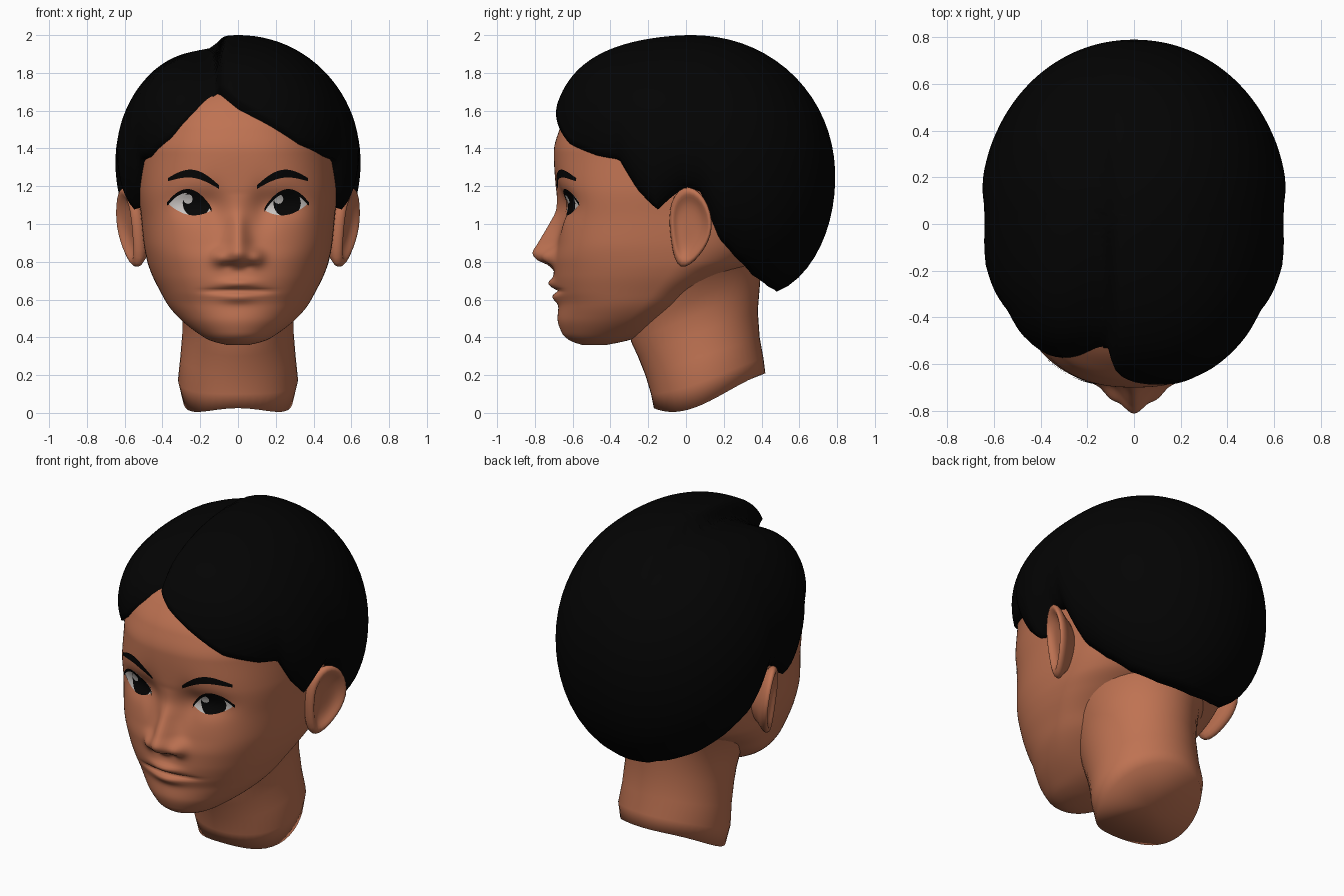
import bpy, bmesh, math
from math import sin, cos, pi, exp
from mathutils import Vector

if "Cube" in bpy.data.objects:
    bpy.data.objects.remove(bpy.data.objects["Cube"])


def material(name, rgb):
    m = bpy.data.materials.new(name)
    m.diffuse_color = (*rgb, 1)
    m.use_nodes = True
    m.node_tree.nodes["Principled BSDF"].inputs["Base Color"].default_value = m.diffuse_color
    return m


SKIN = material("skin", (0.52, 0.17, 0.085))
HAIR = material("hair_black", (0.001, 0.001, 0.001))
DARK = material("eye_black", (0.0015, 0.0015, 0.0015))
WHITE = material("eye_white", (0.6, 0.57, 0.55))


def finish(name, bm, mat):
    me = bpy.data.meshes.new(name)
    bm.to_mesh(me)
    bm.free()
    me.materials.append(mat)
    for p in me.polygons:
        p.use_smooth = True
    ob = bpy.data.objects.new(name, me)
    bpy.context.collection.objects.link(ob)
    return ob


def loft(name, rings, mat, cap_start=True, cap_end=True):
    """Skin closed rings of points, closing the ends with fans."""
    bm = bmesh.new()
    vs = [[bm.verts.new(p) for p in r] for r in rings]
    n = len(vs[0])
    for a, b in zip(vs, vs[1:]):
        for i in range(n):
            bm.faces.new((a[i], a[(i + 1) % n], b[(i + 1) % n], b[i]))
    for ring, on in ((vs[0], cap_start), (vs[-1], cap_end)):
        if on:
            c = bm.verts.new(sum((v.co for v in ring), Vector()) / n)
            for i in range(n):
                bm.faces.new((ring[i], ring[(i + 1) % n], c))
    bmesh.ops.recalc_face_normals(bm, faces=bm.faces)
    return finish(name, bm, mat)


def curve(table, z, col=1):
    """Smooth monotone interpolation of one table column."""
    if z <= table[0][0]:
        return table[0][col]
    if z >= table[-1][0]:
        return table[-1][col]
    i = max(k for k in range(len(table) - 1) if table[k][0] <= z)

    def d(k):
        return (table[k + 1][col] - table[k][col]) / (table[k + 1][0] - table[k][0])

    def slope(k):
        if k == 0:
            return d(0)
        if k == len(table) - 1:
            return d(k - 1)
        a, b = d(k - 1), d(k)
        return 0 if a * b <= 0 else 2 * a * b / (a + b)
    h = table[i + 1][0] - table[i][0]
    t = (z - table[i][0]) / h
    p, q = table[i][col], table[i + 1][col]
    return (p * (2 * t**3 - 3 * t**2 + 1) + slope(i) * h * (t**3 - 2 * t**2 + t)
            + q * (3 * t**2 - 2 * t**3) + slope(i + 1) * h * (t**3 - t**2))


# Head: z, half width, front y, back y, widest y, squareness of the face
HEAD = [
    (0.36, 0.06, -0.55, -0.42, -0.48, 2.0), (0.38, 0.14, -0.61, -0.32, -0.45, 2.0),
    (0.42, 0.21, -0.655, -0.20, -0.40, 2.0), (0.50, 0.31, -0.68, -0.08, -0.30, 2.05),
    (0.57, 0.37, -0.675, 0.02, -0.23, 2.2), (0.64, 0.41, -0.69, 0.10, -0.17, 2.35),
    (0.73, 0.455, -0.70, 0.26, -0.10, 2.5), (0.80, 0.48, -0.70, 0.40, -0.05, 2.65),
    (0.90, 0.50, -0.685, 0.52, -0.02, 2.85), (1.05, 0.515, -0.67, 0.63, 0, 2.9),
    (1.20, 0.53, -0.69, 0.66, 0, 2.7), (1.38, 0.53, -0.70, 0.66, 0, 2.45),
    (1.50, 0.50, -0.67, 0.62, 0, 2.4), (1.60, 0.45, -0.61, 0.55, 0, 2.4),
    (1.70, 0.36, -0.52, 0.44, 0, 2.3), (1.80, 0.22, -0.33, 0.25, 0, 2.0),
    (1.85, 0.04, -0.06, 0.06, 0, 2.0)]
NOSE = [(0.755, 0, 0.085), (0.785, 0.035, 0.085), (0.81, 0.09, 0.08), (0.85, 0.118, 0.075),
        (0.90, 0.098, 0.062), (1.0, 0.052, 0.05), (1.08, 0.016, 0.05), (1.16, 0, 0.05)]


def bump(x, z, cx, cz, sx, sz):
    return exp(-((x - cx) / sx) ** 2 - ((z - cz) / sz) ** 2)


def relief(x, z):
    """Forward displacement of the face: nose, lips, eye sockets."""
    a = abs(x)
    d = curve(NOSE, z) * exp(-(x / curve(NOSE, z, 2)) ** 2)
    d += 0.036 * bump(a, z, 0.1, 0.825, 0.04, 0.042)
    d -= 0.012 * bump(a, z, 0.055, 0.775, 0.03, 0.015)
    d += 0.033 * bump(x, z, 0, 0.685, 0.095, 0.026)
    d += 0.024 * bump(x, z, 0, 0.61, 0.09, 0.028)
    d -= 0.022 * exp(-(x / 0.175) ** 4 - ((z - 0.645) / 0.011) ** 2)
    d -= 0.042 * bump(a, z, 0.24, 1.11, 0.12, 0.075)
    d -= 0.024 * bump(a, z, 0.13, 1.08, 0.06, 0.12)
    return d


def head_ring(z, count=160):
    w, yf, yb, y0, n = (curve(HEAD, z, c) for c in range(1, 6))
    ring = []
    for i in range(count):
        s = -1 + 2 * i / count
        th = pi * (0.5 * s + 0.5 * s * abs(s))
        front = cos(th) > 0
        b, m = (y0 - yf, n) if front else (yb - y0, 2.1)
        r = ((abs(sin(th)) / w) ** m + (abs(cos(th)) / b) ** m) ** (-1 / m)
        x, y = r * sin(th), y0 - r * cos(th)
        if front:
            y -= relief(x, z) * min(1, cos(th) * 3)
        ring.append((x, y, z))
    return ring


loft("head", [head_ring(0.36 + 1.49 * i / 130) for i in range(131)], SKIN)

# Neck: tilted rings as front y, front z, back y, back z, half width
NECK = [(-0.17, 0.025, 0.42, 0.21, 0.29), (-0.185, 0.10, 0.41, 0.29, 0.318),
        (-0.215, 0.2, 0.39, 0.40, 0.305), (-0.255, 0.3, 0.38, 0.54, 0.295),
        (-0.29, 0.375, 0.39, 0.66, 0.295), (-0.30, 0.43, 0.40, 0.78, 0.315),
        (-0.30, 0.50, 0.43, 0.90, 0.36), (-0.28, 0.60, 0.48, 1.0, 0.41)]
rings = []
for k, (yf, zf, yb, zb, w) in enumerate(NECK):
    ring = []
    for i in range(48):
        th = 2 * pi * i / 48
        f = 0.5 + 0.5 * cos(th)
        sag = 0.11 * sin(th) ** 2 * f if k == 0 else 0.04 * sin(th) ** 2 * f if k == 1 else 0
        ring.append((w * sin(th), yb + (yf - yb) * f, max(0, zb + (zf - zb) * f - sag)))
    rings.append(ring)
loft("neck", rings, SKIN)

# Ears: outline (y, z) swept through scaled rings, mirrored
EAR = [(-0.085, 1.08), (-0.06, 1.15), (-0.01, 1.195), (0.045, 1.185), (0.095, 1.14),
       (0.13, 1.06), (0.138, 0.98), (0.115, 0.90), (0.07, 0.835), (0.02, 0.785),
       (-0.03, 0.77), (-0.06, 0.82), (-0.075, 0.90), (-0.085, 0.99)]
rings = []
for scale, dx in ((0.6, -0.13), (0.8, -0.06), (1.03, -0.035), (1.04, 0.0),
                  (0.9, 0.015), (0.78, 0.0), (0.6, -0.02), (0.3, -0.025)):
    ring = []
    for y, z in EAR:
        y, z = 0.025 + (y - 0.025) * scale, 0.985 + (z - 0.985) * scale
        ring.append((0.52 + 0.4 * (y + 0.09) + 0.12 * (z - 0.78) + dx, y, z))
    rings.append(ring)
ear = loft("ears", rings, SKIN)
ear.modifiers.new("mirror", "MIRROR")
ear.modifiers.new("smooth", "SUBSURF").levels = 1


# Painted plates that follow the face surface
def face_y(x, z):
    w, yf, _, y0, n = (curve(HEAD, z, c) for c in range(1, 6))
    return y0 - (y0 - yf) * max(0, 1 - (abs(x) / w) ** n) ** (1 / n) - relief(x, z)


def plate(name, side, x0, x1, low, high, lift, mat, nx=28, nz=6):
    bm = bmesh.new()
    grid = []
    for i in range(nx + 1):
        x = x0 + (x1 - x0) * i / nx
        a, b = low(x), max(low(x), high(x)) + 0.0005
        col = []
        for j in range(nz + 1):
            z = a + (b - a) * j / nz
            col.append(bm.verts.new((side * x, face_y(x, z) - lift, z)))
        grid.append(col)
    for p, q in zip(grid, grid[1:]):
        for j in range(nz):
            f = (p[j], q[j], q[j + 1], p[j + 1])
            bm.faces.new(f if side > 0 else f[::-1])
    return finish(name, bm, mat)


def lid(x, amount):
    t = min(1, max(0, (x - 0.14) / 0.23))
    return 1.075 + 0.035 * t + amount * max(0, sin(pi * t)) ** 0.8


def upper(x):
    return lid(x, 0.085)


def lower(x):
    return lid(x, -0.045)


def brow_z(x, sign):
    t = (x - 0.10) / 0.27
    return 1.195 + 0.04 * t + 0.05 * sin(pi * t) + sign * 0.021 * sin(pi * (0.15 + 0.72 * t))


def disc(cx, cz, r, sign):
    return lambda x: cz + sign * math.sqrt(max(0, r * r - (x - cx) ** 2))


for side, label, ix in ((1, "left", 0.26), (-1, "right", 0.22)):
    plate("eye_white_" + label, side, 0.14, 0.37, lower, upper, 0.004, WHITE)
    lo, hi = disc(ix, 1.11, 0.073, -1), disc(ix, 1.11, 0.073, 1)
    plate("iris_" + label, side, ix - 0.073, ix + 0.073,
          lambda x: max(lo(x), lower(x)), lambda x: min(hi(x), upper(x)), 0.006, DARK)
    gx = ix - side * 0.045
    plate("eye_glint_" + label, side, gx - 0.025, gx + 0.025,
          disc(gx, 1.132, 0.025, -1), disc(gx, 1.132, 0.025, 1), 0.008, WHITE, 12, 3)
    plate("lash_" + label, side, 0.14, 0.375, lambda x: upper(x) - 0.013,
          lambda x: upper(x) + 0.006, 0.009, DARK, 28, 2)
    plate("eyebrow_" + label, side, 0.10, 0.37, lambda x: brow_z(x, -1),
          lambda x: brow_z(x, 1), 0.006, DARK, 28, 3)

# Hair: rounded shell above a hairline, with a side parting
SIDE = [(0.50, -0.34, 1.34), (0.52, -0.24, 1.18), (0.53, -0.145, 1.08), (0.55, -0.08, 1.14),
        (0.55, 0.0, 1.2), (0.55, 0.08, 1.17), (0.55, 0.145, 1.0), (0.53, 0.19, 0.89),
        (0.45, 0.28, 0.79), (0.35, 0.38, 0.68), (0.2, 0.45, 0.645)]
FRONT = [(-0.47, -0.45, 1.36), (-0.36, -0.57, 1.46), (-0.2, -0.55, 1.62), (-0.11, -0.55, 1.72),
         (0, -0.66, 1.64), (0.17, -0.68, 1.54), (0.325, -0.60, 1.42), (0.46, -0.46, 1.36)]
CY, CZ = 0.03, 1.25
line = SIDE + FRONT + [(-x, y, z) for x, y, z in SIDE]
rim = sorted((math.atan2(x, CY - y), math.atan2(z - CZ, math.hypot(x, y - CY))) for x, y, z in line)
back = math.atan2(0.645 - CZ, 0.445)
rim = [(-pi, back)] + rim + [(pi, back)]


def rim_angle(az):
    for (a, p), (b, q) in zip(rim, rim[1:]):
        if az <= b:
            return p + (q - p) * (az - a) / max(1e-6, b - a)
    return back


def hair_point(az, t, shrink=1.0):
    e0 = rim_angle(az)
    el = e0 + (pi / 2 - e0) * t
    dx, dy, dz = sin(az) * cos(el), -cos(az) * cos(el), sin(el)
    front = max(0, -dy)
    m, n = 2.05 + 1.0 * front, 2.05 + 0.25 * front
    h = (abs(dy / (0.75 if dy < 0 else 0.76)) ** m + abs(dz / (0.75 if dz > 0 else 0.82)) ** m) ** (1 / m)
    r = (abs(dx / 0.67) ** n + h ** n) ** (-1 / n)
    x, y = r * dx, r * dy + CY
    part = exp(-((x + 0.14) / (0.2 if x < -0.14 else 0.04)) ** 2)
    r *= 1 - 0.13 * part * min(1, max(0, 0.6 - y))
    r *= 1 - 0.15 * sin(az) ** 2 * (1 - t) ** 8
    r *= 1 - 0.06 * max(0, -cos(az)) * (1 - t) ** 15
    r *= shrink
    return (r * dx, r * dy + CY, r * dz + CZ)


azimuths = [-pi + 2 * pi * i / 160 for i in range(160)]
rings = [[hair_point(a, 0, 0.75) for a in azimuths]]
rings += [[hair_point(a, t) for a in azimuths] for t in [j / 28 for j in range(28)] + [0.995]]
loft("hair", rings, HAIR, cap_start=False)
